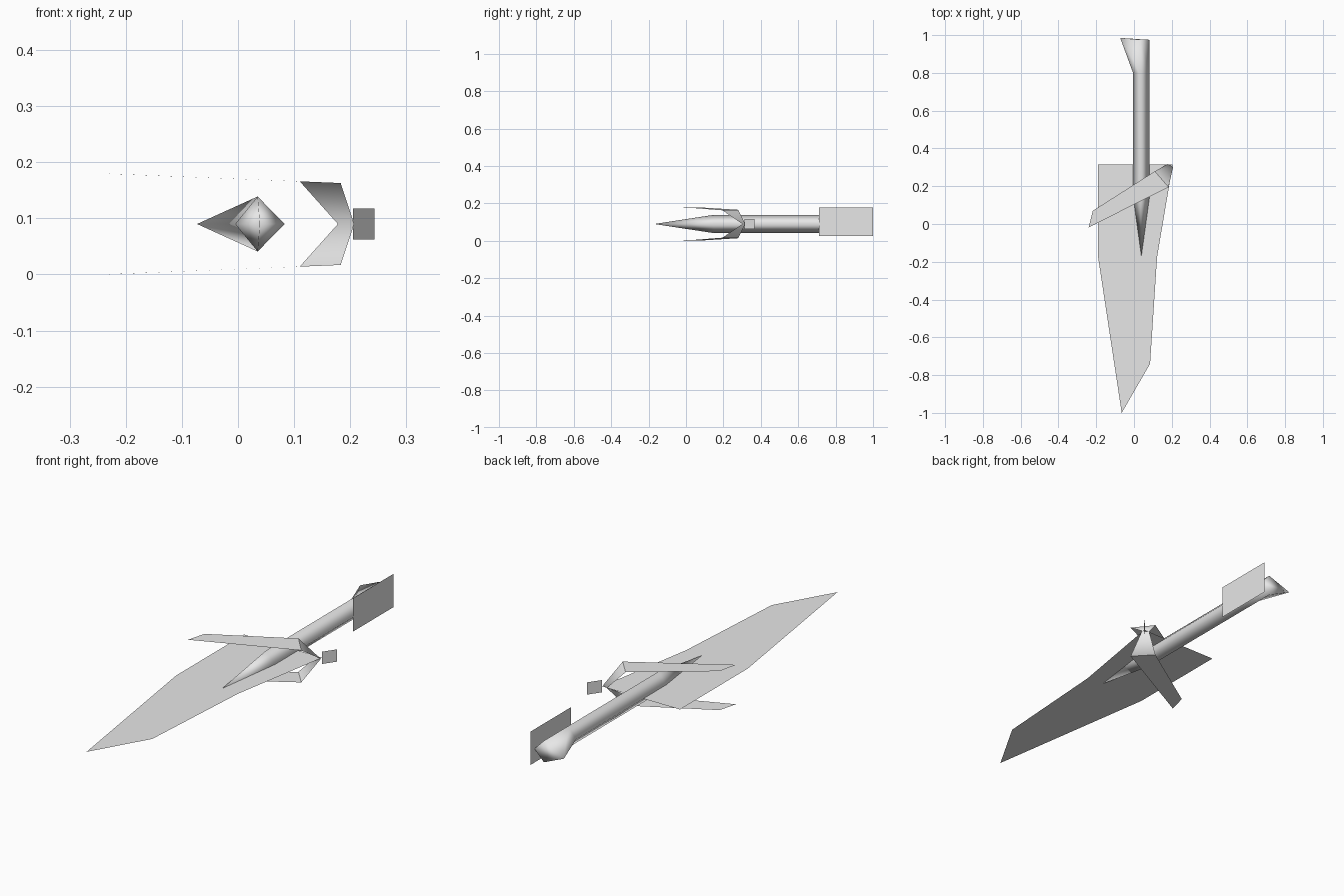
import bpy
import bmesh
from mathutils import Vector

if "Cube" in bpy.data.objects:
    bpy.data.objects.remove(bpy.data.objects["Cube"], do_unlink=True)

MID_Z = 0.09

grey = bpy.data.materials.new("light_grey")
grey.use_nodes = True
grey.diffuse_color = (0.8, 0.8, 0.8, 1)
grey.node_tree.nodes["Principled BSDF"].inputs["Base Color"].default_value = (0.8, 0.8, 0.8, 1)


def make_object(name, bm, smooth=False):
    mesh = bpy.data.meshes.new(name)
    for face in bm.faces:
        face.smooth = smooth
    bm.to_mesh(mesh)
    bm.free()
    mesh.materials.append(grey)
    obj = bpy.data.objects.new(name, mesh)
    bpy.context.collection.objects.link(obj)
    return obj


def sheet(name, points):
    """Single flat face through the given corners."""
    bm = bmesh.new()
    bm.faces.new([bm.verts.new(p) for p in points])
    return make_object(name, bm)


def ribbon(name, pairs):
    """Smooth strip of quads joining successive point pairs."""
    bm = bmesh.new()
    rows = [[bm.verts.new(p) for p in pair] for pair in pairs]
    for a, b in zip(rows, rows[1:]):
        bm.faces.new((a[0], b[0], b[1], a[1]))
    return make_object(name, bm, smooth=True)


# Broad flat blade
outline = [(-0.065, -1.0), (0.085, -0.74), (0.122, -0.175),
           (0.205, 0.315), (-0.19, 0.315), (-0.19, -0.175)]
sheet("blade", [(x, y, MID_Z) for x, y in outline])

# Four-sided shaft: pointed front, straight body, end flared to one side
bm = bmesh.new()
CX, RX, RZ = 0.039, 0.044, 0.049
tip = bm.verts.new((CX, -0.17, MID_Z))
rings = []
for y, left_x, left_y in ((0.15, CX - RX, 0.15), (0.80, CX - RX, 0.80), (0.975, -0.073, 0.985)):
    rings.append([bm.verts.new(p) for p in (
        (CX + RX, y, MID_Z), (CX - 0.004, y, MID_Z + RZ),
        (left_x, left_y, MID_Z), (CX - 0.004, y, MID_Z - RZ))])
for i in range(4):
    j = (i + 1) % 4
    bm.faces.new((tip, rings[0][i], rings[0][j]))
    for a, b in zip(rings, rings[1:]):
        bm.faces.new((a[i], b[i], b[j], a[j]))
bm.faces.new(rings[-1])
bmesh.ops.recalc_face_normals(bm, faces=bm.faces)
make_object("shaft", bm, smooth=True)

# Upright tail fin beside the shaft
FIN_X = 0.084
sheet("tail_fin", [(FIN_X, 0.71, 0.026), (FIN_X, 1.0, 0.026),
                   (FIN_X, 1.0, 0.178), (FIN_X, 0.71, 0.178)])

# Two strap arms above and below the blade
near_front, near_back = Vector((0.183, 0.195, 0.073)), Vector((0.11, 0.279, 0.076))
far_back, far_front = Vector((-0.218, 0.07, 0.089)), Vector((-0.24, -0.018, 0.09))


def level(p, side):
    return (p.x, p.y, MID_Z + side * p.z)


for name, side in (("upper_strap", 1), ("lower_strap", -1)):
    corners = [near_front, near_back, far_back, far_front]
    sheet(name, [level(p, side) for p in corners[::side]])

# Bent clasp joining the arms
ribbon("strap_clasp", [
    (level(near_front, -1), level(near_back, -1)),
    ((0.207, 0.302, MID_Z), (0.178, 0.317, MID_Z)),
    (level(near_front, 1), level(near_back, 1))])

# Small upright tab on the clasp
sheet("clasp_tab", [(0.205, 0.313, 0.062), (0.243, 0.367, 0.062),
                    (0.243, 0.367, 0.118), (0.205, 0.313, 0.118)])
